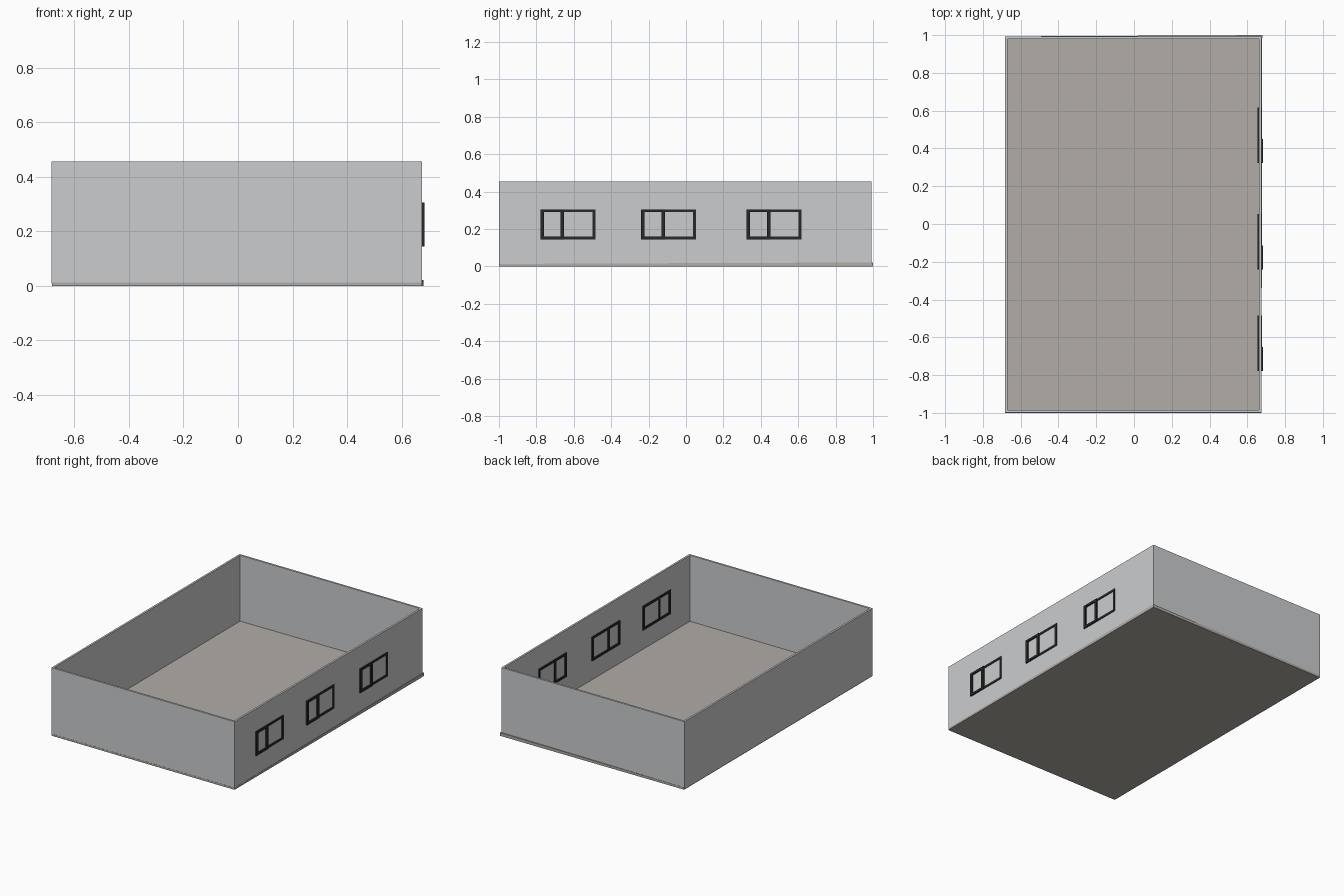
import bpy, bmesh

if "Cube" in bpy.data.objects:
    bpy.data.objects.remove(bpy.data.objects["Cube"])


def material(name, rgb):
    m = bpy.data.materials.new(name)
    m.diffuse_color = (*rgb, 1)
    m.use_nodes = True
    m.node_tree.nodes["Principled BSDF"].inputs["Base Color"].default_value = m.diffuse_color
    return m


WALL = material("wall grey", (0.60, 0.605, 0.62))
FLOOR = material("floor stone", (0.44, 0.415, 0.38))
FRAME = material("frame dark", (0.022, 0.022, 0.024))


def finish(name, bm, mat):
    bmesh.ops.recalc_face_normals(bm, faces=bm.faces)
    me = bpy.data.meshes.new(name)
    bm.to_mesh(me)
    bm.free()
    me.materials.append(mat)
    ob = bpy.data.objects.new(name, me)
    bpy.context.collection.objects.link(ob)
    return ob


def ring(bm, outer, inner, axis_point, lo, hi):
    """Closed rectangular ring between two rectangles, extruded from lo to hi."""
    def corners(r, d):
        a0, b0, a1, b1 = r
        return [bm.verts.new(axis_point(a, b, d))
                for a, b in ((a0, b0), (a1, b0), (a1, b1), (a0, b1))]
    loops = [corners(outer, lo), corners(outer, hi), corners(inner, hi), corners(inner, lo)]
    for k in range(4):
        p, q = loops[k], loops[(k + 1) % 4]
        for i in range(4):
            j = (i + 1) % 4
            bm.faces.new((p[i], p[j], q[j], q[i]))


# Walls: one closed rectangular shell, open at the top
X0, X1, Y0, Y1, T = -0.683, 0.674, -0.999, 0.992, 0.013
bm = bmesh.new()
ring(bm, (X0, Y0, X1, Y1), (X0 + T, Y0 + T, X1 - T, Y1 - T),
     lambda a, b, d: (a, b, d), 0.008, 0.455)
finish("walls", bm, WALL)

# Floor slab: slightly skewed, its back right corner sticks out past the walls
bm = bmesh.new()
plan = [(-0.682, -1.0, 0.012), (0.675, -1.0, 0.013), (0.679, 1.0, 0.021), (-0.682, 0.993, 0.014)]
low = [bm.verts.new((x, y, 0)) for x, y, z in plan]
top = [bm.verts.new((x, y, z)) for x, y, z in plan]
bm.faces.new(low[::-1])
bm.faces.new(top)
for i in range(4):
    j = (i + 1) % 4
    bm.faces.new((low[i], low[j], top[j], top[i]))
finish("floor", bm, FLOOR)

# Sliding windows on the right wall: full frame plus a narrower outer sash
Z0, Z1, W, S = 0.144, 0.305, 0.295, 0.128
for n, y in enumerate((-0.779, -0.241, 0.323), 1):
    for name, width, bar, lo, hi in (("window_frame", W, 0.016, 0.655, 0.678),
                                     ("window_sash", S, 0.019, 0.657, 0.683)):
        bm = bmesh.new()
        ring(bm, (y, Z0, y + width, Z1), (y + bar, Z0 + 0.015, y + width - bar, Z1 - 0.015),
             lambda a, b, d: (d, a, b), lo, hi)
        finish(f"{name}_{n}", bm, FRAME)
